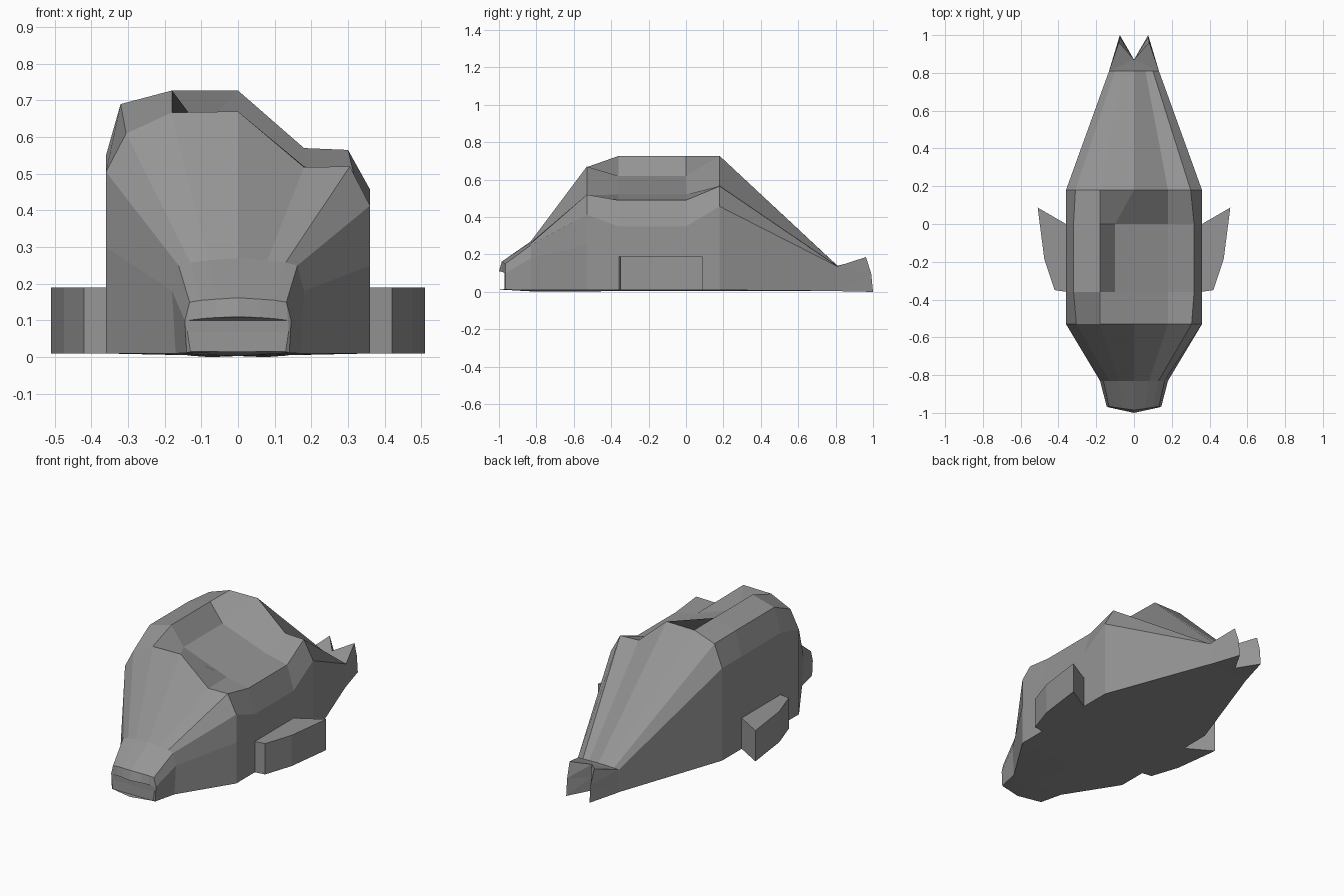
import bpy, bmesh

cube = bpy.data.objects.get("Cube")
if cube:
    bpy.data.objects.remove(cube)

grey = bpy.data.materials.new("plain grey")
grey.use_nodes = True
colour = (0.3, 0.3, 0.3, 1)
grey.diffuse_color = colour
grey.node_tree.nodes["Principled BSDF"].inputs["Base Color"].default_value = colour


def finish(name, bm):
    bmesh.ops.remove_doubles(bm, verts=bm.verts, dist=0.0005)
    bmesh.ops.recalc_face_normals(bm, faces=bm.faces)
    mesh = bpy.data.meshes.new(name)
    bm.to_mesh(mesh)
    bm.free()
    mesh.materials.append(grey)
    obj = bpy.data.objects.new(name, mesh)
    bpy.context.collection.objects.link(obj)
    return obj


def loft(bm, rings):
    """Join rings of points with quads and close both ends."""
    rows = [[bm.verts.new(p) for p in ring] for ring in rings]
    count = len(rows[0])
    for a, b in zip(rows, rows[1:]):
        for i in range(count):
            j = (i + 1) % count
            bm.faces.new((a[i], a[j], b[j], b[i]))
    bm.faces.new(rows[0])
    bm.faces.new(rows[-1])


def mirrored(half):
    """Complete a left-to-centre profile across x = 0."""
    return half + [(-x, z) for x, z in reversed(half[:-1])]


def section(y, floor, profile, bow=0):
    """Place a profile at y, close it below, and sweep its sides back."""
    points = profile + [(0, floor)]
    return [(x, y + bow * abs(x), z) for x, z in points]


# Body profiles: floor edge, flank, shoulder, upper, ridge, crest, and across
nose_tip = mirrored([(-.13, .015), (-.138, .07), (-.136, .1), (-.1, .105), (-.06, .108), (0, .11)])
nose = mirrored([(-.14, .012), (-.145, .1), (-.132, .15), (-.1, .155), (-.06, .158), (0, .162)])
snout = mirrored([(-.17, .01), (-.18, .18), (-.162, .25), (-.13, .258), (-.08, .264), (0, .27)])
brow = [(-.36, .01), (-.36, .3), (-.36, .505), (-.305, .61), (-.18, .667), (0, .67),
        (.18, .518), (.305, .52), (.36, .413), (.36, .25), (.36, .01)]
saddle = [(-.36, .01), (-.36, .3), (-.36, .55), (-.32, .69), (-.18, .727), (-.1, .62),
          (.18, .52), (.318, .49), (.36, .35), (.36, .25), (.36, .01)]
rump = [(-.36, .01), (-.36, .3), (-.36, .55), (-.31, .68), (-.18, .725), (0, .727),
        (.18, .57), (.3, .565), (.36, .457), (.36, .25), (.36, .01)]
tail_root = mirrored([(-.132, .005), (-.132, .08), (-.132, .136), (-.1, .138), (-.06, .139), (0, .14)])

bm = bmesh.new()
loft(bm, [
    section(-1, .015, nose_tip, .22),
    section(-.985, .012, nose, .14),
    section(-.83, .003, snout),
    section(-.53, .003, brow),
    section(-.36, .004, saddle),
    section(0, .004, saddle),
    section(.18, .004, rump),
    section(.81, .004, tail_root),
])
bmesh.ops.triangulate(bm, faces=[f for f in bm.faces if len(f.verts) > 4])
finish("body", bm)

# Tail with two upswept prongs, mirrored about the notch
bm = bmesh.new()
loft(bm, [
    [(0, .81, .004), (.132, .81, .004), (.075, 1, 0), (0, .87, .003)],
    [(0, .81, .08), (.132, .81, .08), (.076, .99, .1), (0, .87, .08)],
    [(0, .81, .14), (.132, .81, .137), (.08, .962, .186), (0, .87, .155)],
])
bmesh.ops.triangulate(bm, faces=bm.faces)
tail = finish("tail", bm)
tail.modifiers.new("mirror", "MIRROR")

# Side fins: a flat outline extruded upward on both sides
outline = [(.35, -.36), (.42, -.35), (.475, -.185), (.51, .087), (.36, 0), (.35, 0)]
for side, name in ((1, "left_fin"), (-1, "right_fin")):
    bm = bmesh.new()
    loft(bm, [[(side * x, y, z) for x, y in outline] for z in (.01, .19)])
    finish(name, bm)
